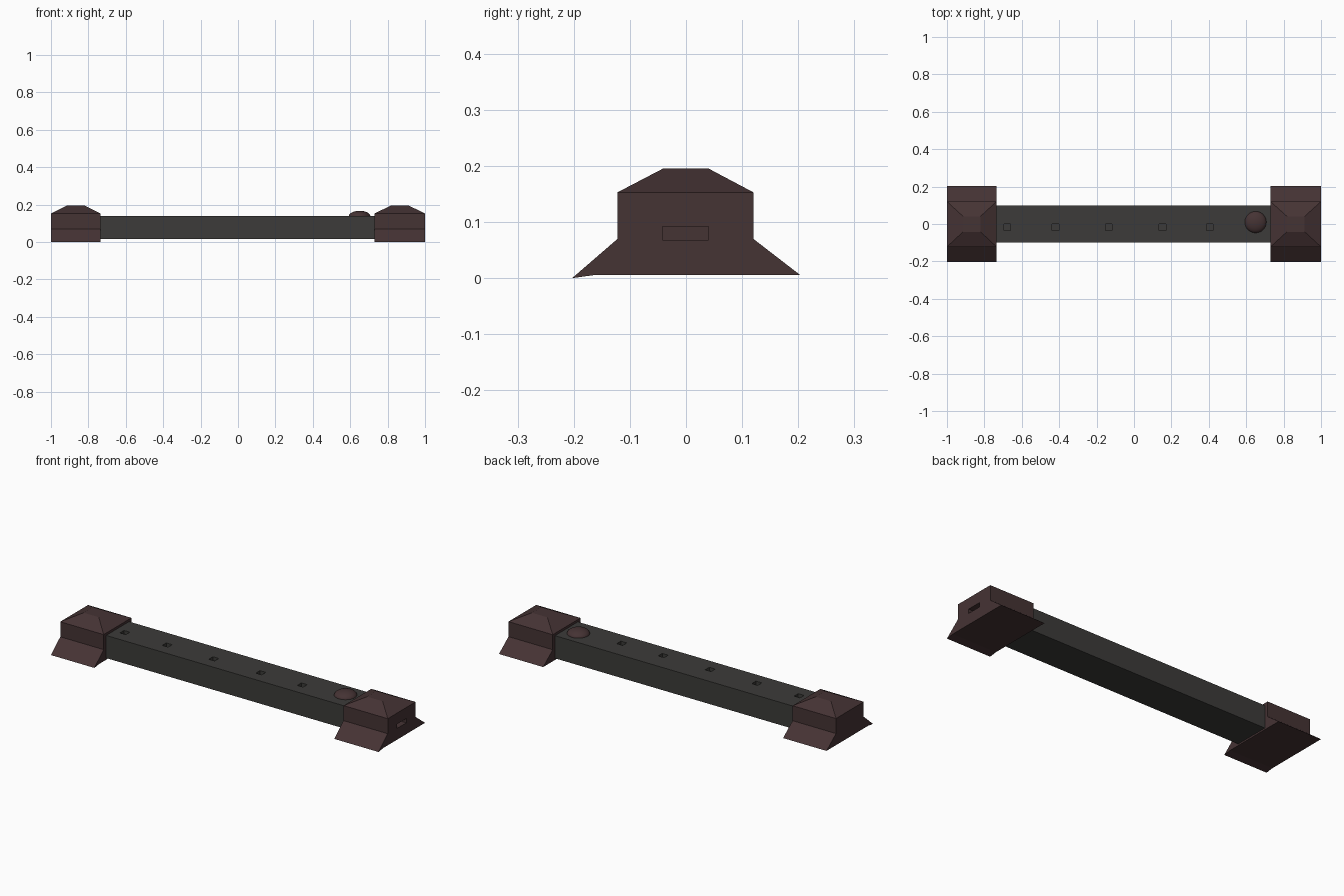
import bpy, bmesh

if "Cube" in bpy.data.objects:
    bpy.data.objects.remove(bpy.data.objects["Cube"])


def material(name, color):
    m = bpy.data.materials.new(name)
    m.diffuse_color = (*color, 1)
    m.use_nodes = True
    m.node_tree.nodes["Principled BSDF"].inputs["Base Color"].default_value = m.diffuse_color
    return m


BROWN = material("dark_brown", (0.06, 0.033, 0.034))
GREY = material("dark_grey", (0.045, 0.044, 0.041))


def box(name, lo, hi, mat):
    bpy.ops.mesh.primitive_cube_add(size=1, location=[(a + b) / 2 for a, b in zip(lo, hi)])
    ob = bpy.context.object
    ob.name = name
    ob.scale = [b - a for a, b in zip(lo, hi)]
    bpy.ops.object.transform_apply(location=False, rotation=False, scale=True)
    ob.data.materials.append(mat)
    return ob


def cut(target, cutter):
    cutter.hide_render = True
    cutter.display_type = 'WIRE'
    mod = target.modifiers.new("recess", 'BOOLEAN')
    mod.operation = 'DIFFERENCE'
    mod.solver = 'EXACT'
    mod.object = cutter


# End cap: flared foot profile extruded along x, with a tapered roof
PROFILE = [(-0.16, 0.006), (0.203, 0.006), (0.12, 0.07), (0.12, 0.153),
           (-0.122, 0.153), (-0.122, 0.07), (-0.203, 0.0)]


def end_cap(name, x0, x1):
    bm = bmesh.new()
    base = bm.faces.new([bm.verts.new((x0, y, z)) for y, z in PROFILE])
    ext = bmesh.ops.extrude_face_region(bm, geom=[base])
    bmesh.ops.translate(bm, vec=(x1 - x0, 0, 0),
                        verts=[v for v in ext["geom"] if isinstance(v, bmesh.types.BMVert)])
    bmesh.ops.recalc_face_normals(bm, faces=bm.faces)
    top = max(bm.faces, key=lambda f: f.calc_center_median().z)
    roof = bmesh.ops.extrude_face_region(bm, geom=[top])
    verts = [v for v in roof["geom"] if isinstance(v, bmesh.types.BMVert)]
    bmesh.ops.delete(bm, geom=[top], context='FACES_ONLY') if top.is_valid else None
    mid = (x0 + x1) / 2
    for v in verts:
        v.co = (mid + (v.co.x - mid) * 0.35, v.co.y * 0.34, 0.195)
    bmesh.ops.recalc_face_normals(bm, faces=bm.faces)
    me = bpy.data.meshes.new(name)
    bm.to_mesh(me)
    bm.free()
    me.materials.append(BROWN)
    ob = bpy.data.objects.new(name, me)
    bpy.context.collection.objects.link(ob)
    return ob


end_cap("left_end_cap", -1.0, -0.735)
right_cap = end_cap("right_end_cap", 0.73, 1.0)

# Socket slot in the outer face of the right cap
cut(right_cap, box("slot_cutter", (0.96, -0.042, 0.068), (1.05, 0.04, 0.092), BROWN))

# Main bar with a row of small square recesses on top
bar = box("bar", (-0.737, -0.1, 0.015), (0.732, 0.1, 0.14), GREY)
for i, x in enumerate((-0.678, -0.42, -0.135, 0.152, 0.405)):
    cut(bar, box(f"hole_cutter_{i}", (x - 0.018, -0.036, 0.12), (x + 0.018, 0.0, 0.2), GREY))

# Rounded button near the right cap
bpy.ops.mesh.primitive_uv_sphere_add(segments=32, ring_count=16, radius=0.058,
                                     location=(0.65, 0.01, 0.138))
button = bpy.context.object
button.name = "button"
button.scale.z = 0.5
button.data.materials.append(BROWN)
bpy.ops.object.shade_smooth_by_angle()
